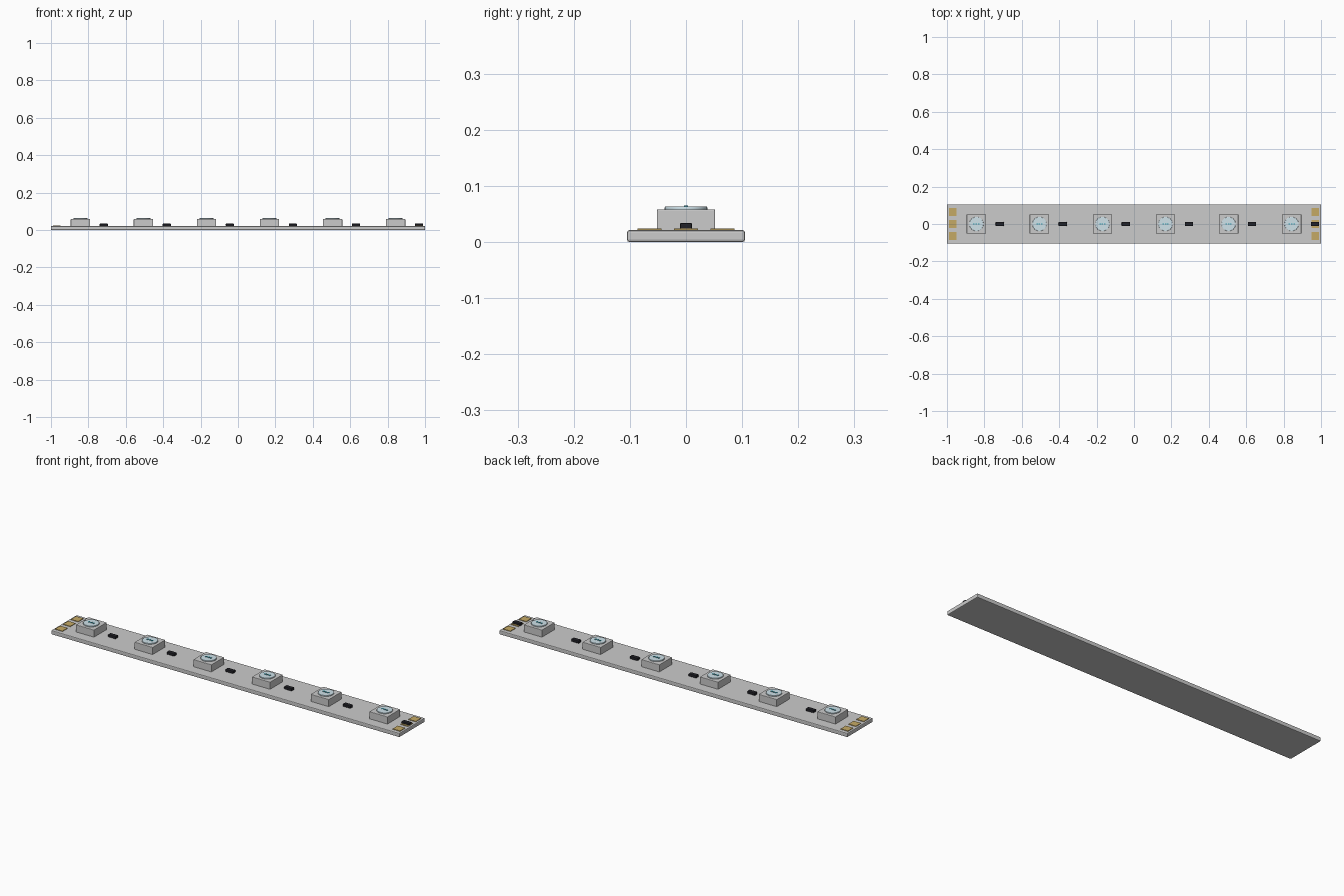
import bpy
from math import radians

if "Cube" in bpy.data.objects:
    bpy.data.objects.remove(bpy.data.objects["Cube"])


def material(name, color):
    m = bpy.data.materials.new(name)
    m.diffuse_color = (*color, 1)
    m.use_nodes = True
    m.node_tree.nodes["Principled BSDF"].inputs["Base Color"].default_value = m.diffuse_color
    return m


GOLD = material("gold", (0.56, 0.40, 0.13))
BLACK = material("black", (0.015, 0.015, 0.02))
PALE_BLUE = material("pale_blue", (0.62, 0.76, 0.82))
TEAL = material("teal", (0.03, 0.35, 0.45))


def finish(o, name, bevel, mat):
    o.name = name
    if mat:
        o.data.materials.append(mat)
    if bevel:
        b = o.modifiers.new("bevel", "BEVEL")
        b.width = bevel
        b.segments = 2
        b.limit_method = 'ANGLE'
    return o


def box(name, x, y, z0, z1, sx, sy, bevel=0, mat=None):
    bpy.ops.mesh.primitive_cube_add(size=1, location=(x, y, (z0 + z1) / 2))
    o = bpy.context.object
    o.scale = (sx, sy, z1 - z0)
    bpy.ops.object.transform_apply(location=False, rotation=False, scale=True)
    return finish(o, name, bevel, mat)


def disc(name, x, y, z0, z1, r, bevel, mat):
    bpy.ops.mesh.primitive_cylinder_add(vertices=32, radius=r, depth=z1 - z0,
                                        location=(x, y, (z0 + z1) / 2))
    bpy.ops.object.shade_smooth_by_angle(angle=radians(30))
    return finish(bpy.context.object, name, bevel, mat)


# Circuit board strip
TOP = 0.021
box("circuit_board", 0, 0, 0, TOP, 2.0, 0.21, 0.004)

# Solder pads at both ends
for side in (-1, 1):
    for y in (-0.065, 0, 0.065):
        box("solder_pad", side * 0.969, y, TOP - 0.002, 0.024, 0.042, 0.042, 0, GOLD)

# Six light packages, each followed by a resistor
for i in range(6):
    x = (i - 2.5) * 0.337
    box("led_body", x, 0, TOP - 0.002, 0.058, 0.104, 0.104, 0.002)
    disc("led_lens", x, 0, 0.056, 0.063, 0.038, 0.0015, PALE_BLUE)
    for k in (-1, 0, 1):
        box("led_chip", x + k * 0.013, 0, 0.062, 0.065, 0.008, 0.008, 0, TEAL)
    box("resistor", x + 0.125, 0, TOP - 0.001, 0.034, 0.044, 0.022, 0.003, BLACK)
